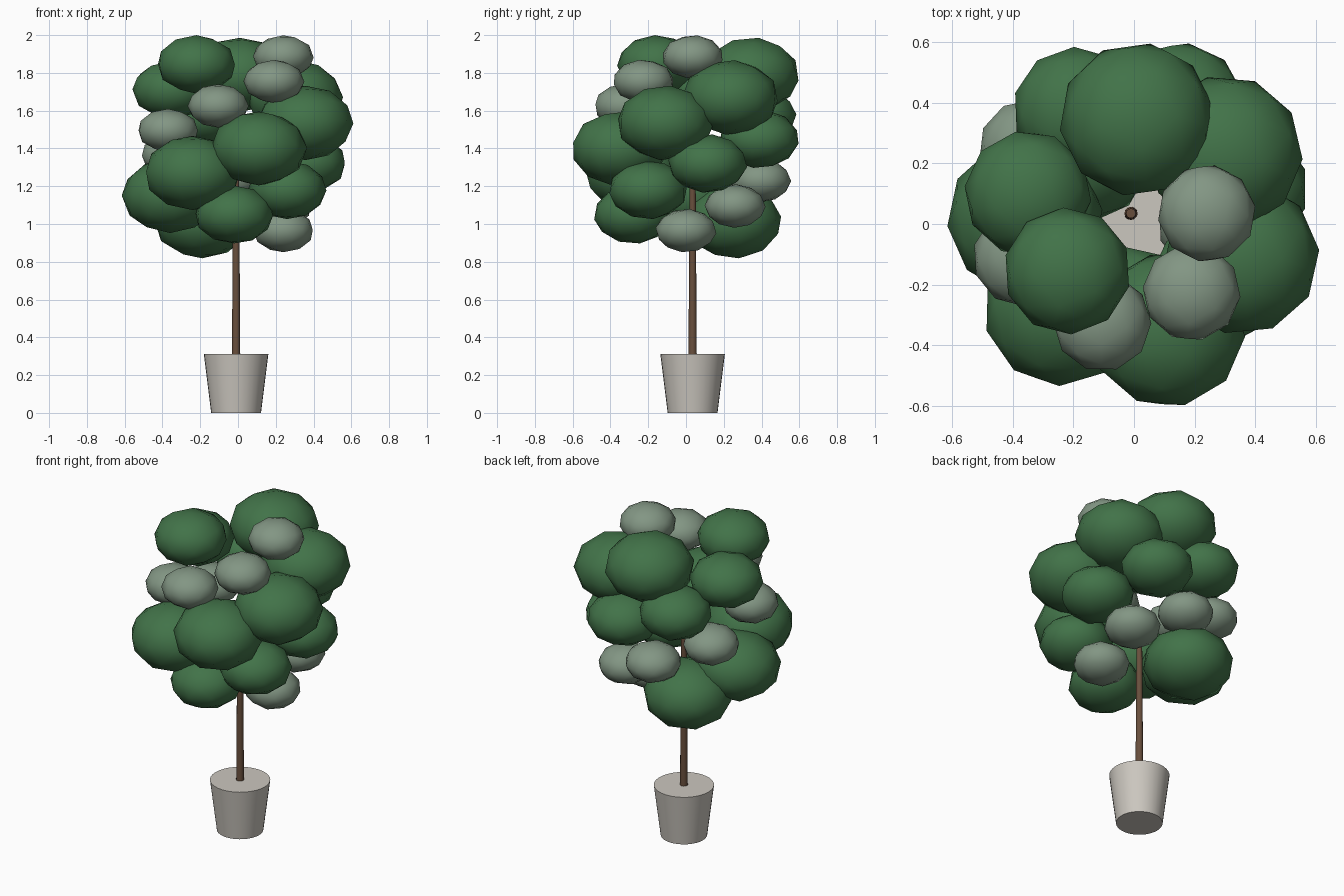
import bpy, bmesh, math, random
from mathutils import Matrix, Vector

random.seed(4)
cube = bpy.data.objects.get("Cube")
if cube:
    bpy.data.objects.remove(cube, do_unlink=True)


def material(name, rgb):
    mat = bpy.data.materials.new(name)
    mat.use_nodes = True
    mat.diffuse_color = (*rgb, 1)
    mat.node_tree.nodes["Principled BSDF"].inputs["Base Color"].default_value = (*rgb, 1)
    return mat


LEAF = material("leaf green", (0.054, 0.171, 0.066))
SAGE = material("pale sage", (0.225, 0.305, 0.23))
BARK = material("bark brown", (0.14, 0.078, 0.046))
CLAY = material("stone grey", (0.6, 0.57, 0.52))
AXIS = Vector((-0.01, 0.035, 0))  # trunk and pot axis


def add_object(name, bm, mat):
    mesh = bpy.data.meshes.new(name)
    bm.to_mesh(mesh)
    bm.free()
    mesh.materials.append(mat)
    obj = bpy.data.objects.new(name, mesh)
    bpy.context.collection.objects.link(obj)
    return obj


def cone(name, bottom_r, top_r, z0, z1, sides, mat):
    bm = bmesh.new()
    bmesh.ops.create_cone(bm, cap_ends=True, segments=sides, radius1=bottom_r,
                          radius2=top_r, depth=z1 - z0)
    for face in bm.faces:
        face.smooth = abs(face.normal.z) < 0.9
    for edge in bm.edges:
        edge.smooth = all(f.smooth for f in edge.link_faces)
    obj = add_object(name, bm, mat)
    obj.location = AXIS + Vector((0, 0, (z0 + z1) / 2))


def leaf_clump(name, centre, radius, height, mat):
    # Squashed low-poly ball, turned at random before it is flattened
    bm = bmesh.new()
    bmesh.ops.create_icosphere(bm, subdivisions=2, radius=1)
    turn = Matrix.Rotation(random.uniform(0, math.tau), 4, "Z")
    tilt = Matrix.Rotation(random.uniform(-0.2, 0.2), 4, "X")
    squash = Matrix.Diagonal((radius, radius, height, 1))
    bmesh.ops.transform(bm, matrix=squash @ tilt @ turn, verts=bm.verts)
    for face in bm.faces:
        face.smooth = True
    add_object(name, bm, mat).location = centre


# Pot and trunk
cone("pot", 0.132, 0.171, 0, 0.312, 32, CLAY)
cone("trunk", 0.022, 0.016, 0.3, 1.26, 12, BARK)

# Crown
large = [(0.11, -0.35, 1.40), (-0.24, -0.28, 1.27), (-0.36, 0.02, 1.15),
         (-0.19, 0.25, 1.015), (0.355, -0.11, 1.535), (0.30, 0.235, 1.67),
         (0.01, 0.345, 1.79)]
medium = [(-0.02, -0.28, 1.05), (0.26, -0.20, 1.18), (0.365, 0.115, 1.32),
          (-0.22, -0.155, 1.845), (-0.35, 0.10, 1.71), (0.155, 0.39, 1.45),
          (-0.19, 0.375, 1.57)]
pale = [(0.24, 0.0, 0.965), (0.24, 0.035, 1.885), (0.19, -0.225, 1.755),
        (-0.105, -0.325, 1.625), (-0.37, -0.11, 1.495), (-0.35, 0.25, 1.365),
        (0.23, 0.26, 1.095), (-0.05, 0.395, 1.23)]

for name, centres, radius, height, mat in (
        ("large_leaf_clump", large, 0.257, 0.198, LEAF),
        ("medium_leaf_clump", medium, 0.21, 0.155, LEAF),
        ("pale_leaf_clump", pale, 0.162, 0.115, SAGE)):
    for i, centre in enumerate(centres):
        leaf_clump(f"{name}_{i + 1}", centre, radius, height, mat)
